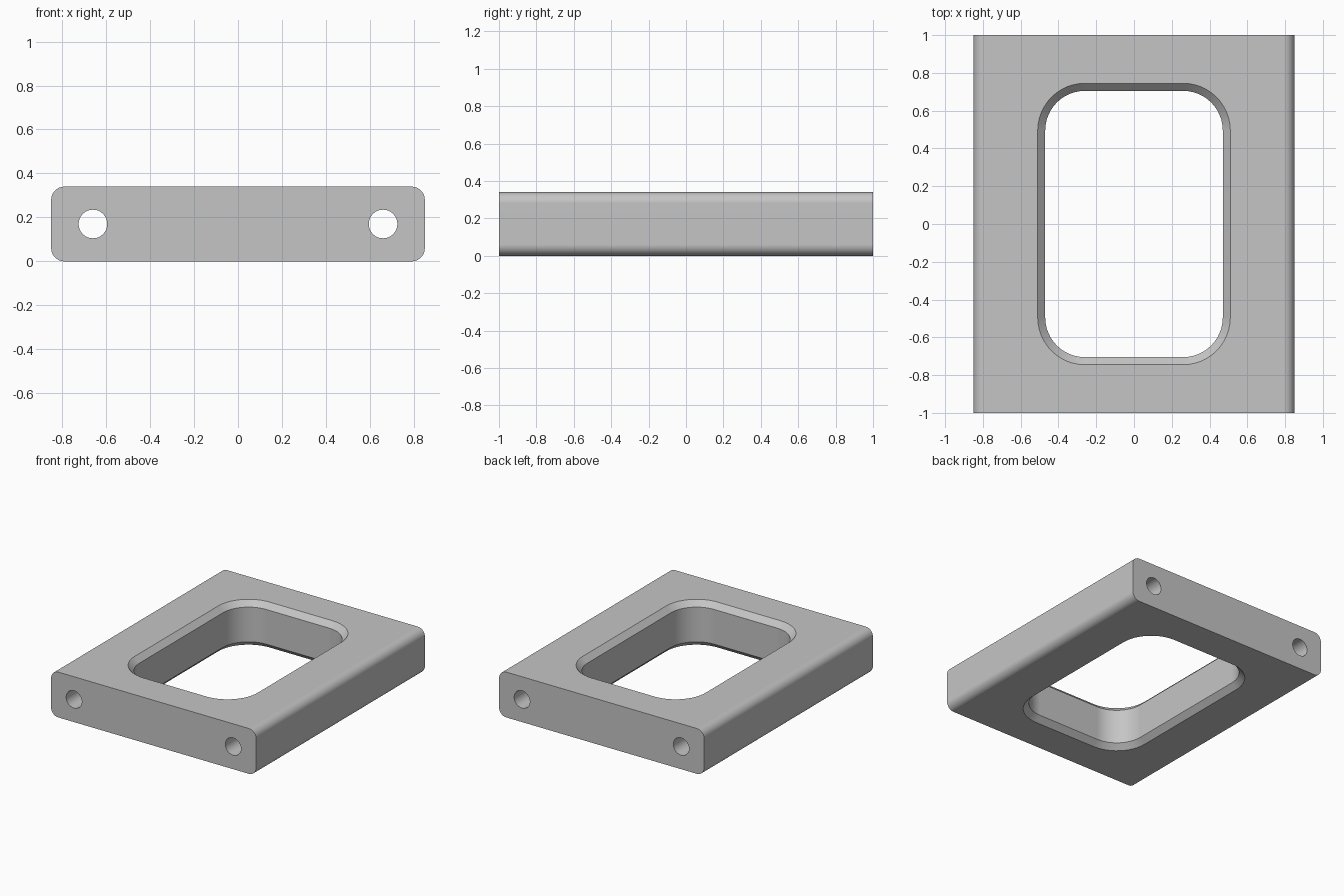
import bpy, bmesh, math

if "Cube" in bpy.data.objects:
    bpy.data.objects.remove(bpy.data.objects["Cube"], do_unlink=True)

W, L, H = 1.70, 2.00, 0.34      # frame size
EDGE = 0.06                     # rounding of the long edges
HALF_X, HALF_Y, CORNER = 0.47, 0.705, 0.21   # opening
CHAMFER = 0.04
HOLE_X, HOLE_R = 0.66, 0.065


def rounded_rect(hx, hy, r, steps=12):
    """Outline of a rounded rectangle, counter-clockwise."""
    points = []
    for quarter, (sx, sy) in enumerate([(1, 1), (-1, 1), (-1, -1), (1, -1)]):
        for i in range(steps + 1):
            a = (quarter + i / steps) * math.pi / 2
            points.append((sx * (hx - r) + r * math.cos(a),
                           sy * (hy - r) + r * math.sin(a)))
    return points


def loft(name, rings):
    """Closed solid through a stack of 3D rings."""
    bm = bmesh.new()
    loops = [[bm.verts.new(p) for p in ring] for ring in rings]
    for low, high in zip(loops, loops[1:]):
        for i in range(len(low)):
            j = (i + 1) % len(low)
            bm.faces.new((low[i], low[j], high[j], high[i]))
    bm.faces.new(loops[0])
    bm.faces.new(loops[-1])
    bmesh.ops.recalc_face_normals(bm, faces=bm.faces)
    mesh = bpy.data.meshes.new(name)
    bm.to_mesh(mesh)
    bm.free()
    obj = bpy.data.objects.new(name, mesh)
    bpy.context.collection.objects.link(obj)
    return obj


def cut(target, cutter):
    mod = target.modifiers.new("cut", 'BOOLEAN')
    mod.operation = 'DIFFERENCE'
    mod.solver = 'EXACT'
    mod.object = cutter
    bpy.context.view_layer.objects.active = target
    bpy.ops.object.modifier_apply(modifier=mod.name)
    bpy.data.objects.remove(cutter, do_unlink=True)


# Frame body: rounded profile run along y
profile = rounded_rect(W / 2, H / 2, EDGE, 10)
frame = loft("frame", [[(x, y, z + H / 2) for x, z in profile]
                       for y in (-L / 2, L / 2)])

# Central opening, chamfered at top and bottom
over = 0.05
levels = [(-over, CHAMFER + over), (CHAMFER, 0), (H - CHAMFER, 0), (H + over, CHAMFER + over)]
opening = loft("opening_cutter", [
    [(x, y, z) for x, y in rounded_rect(HALF_X + g, HALF_Y + g, CORNER + g)]
    for z, g in levels])
cut(frame, opening)

# Bores running the full length of both side rails
for side in (-1, 1):
    bpy.ops.mesh.primitive_cylinder_add(
        vertices=48, radius=HOLE_R, depth=L + 0.2,
        location=(side * HOLE_X, 0, H / 2), rotation=(math.pi / 2, 0, 0))
    cut(frame, bpy.context.object)

# Plain grey finish
grey = bpy.data.materials.new("plain grey")
grey.use_nodes = True
colour = (0.56, 0.56, 0.56, 1)
grey.diffuse_color = colour
grey.node_tree.nodes["Principled BSDF"].inputs["Base Color"].default_value = colour
frame.data.materials.clear()
frame.data.materials.append(grey)

# Smooth curves, crisp edges
bpy.ops.object.select_all(action='DESELECT')
frame.select_set(True)
bpy.context.view_layer.objects.active = frame
bpy.ops.object.shade_smooth_by_angle(angle=math.radians(30))
normals = frame.modifiers.new("even_normals", 'WEIGHTED_NORMAL')
normals.keep_sharp = True
